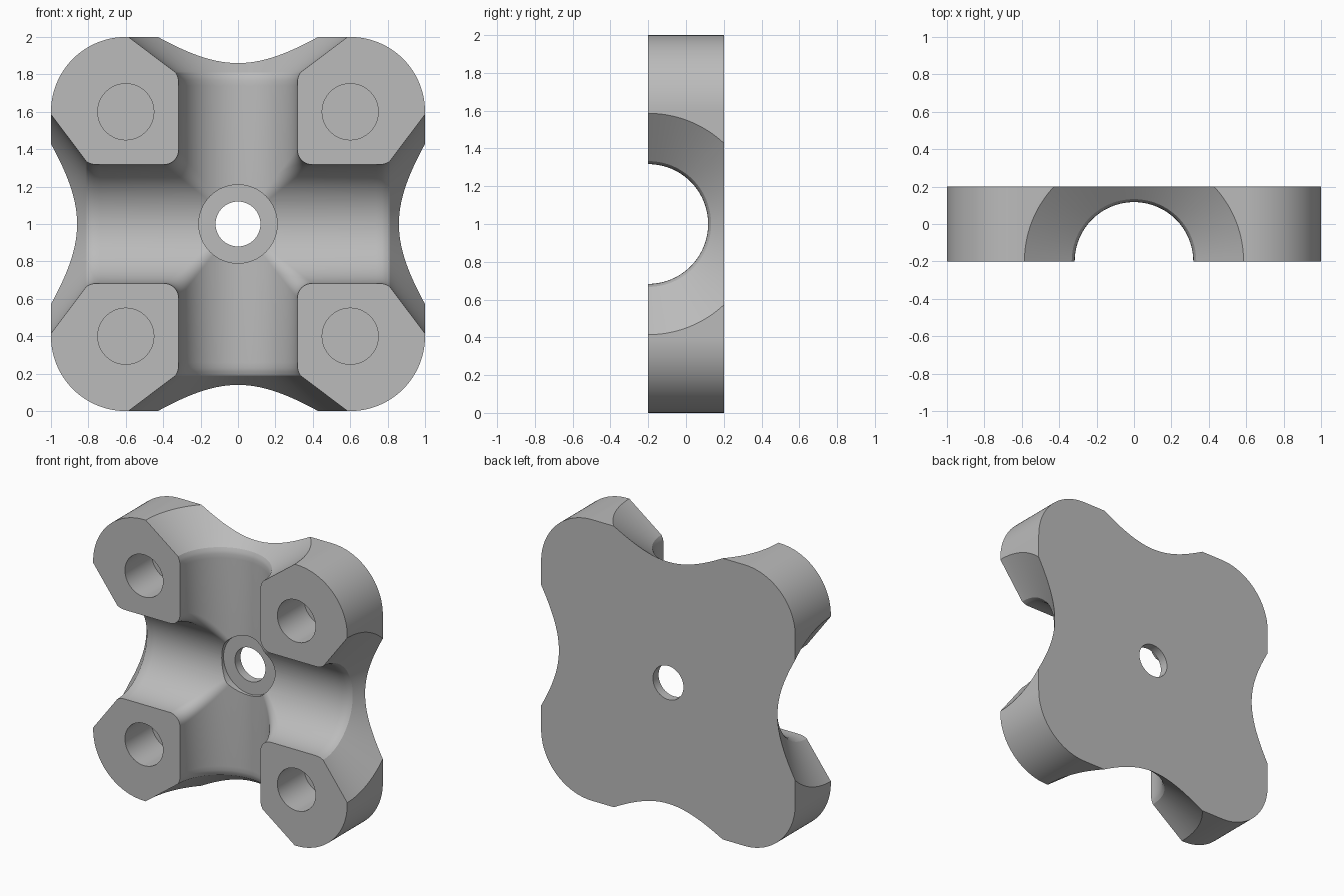
import bpy, bmesh
from math import sin, cos, pi
from mathutils import Vector, Matrix

cube = bpy.data.objects.get("Cube")
if cube:
    bpy.data.objects.remove(cube, do_unlink=True)

FRONT, BACK, MID = -0.2, 0.2, 1.0
R, BLEND = 0.317, 0.08          # channel radius, radius of the blend between channels
STEPS, ARC = 28, 10
END = 1.06                      # cutter runs past the body
FLARE = 0.253 / 0.19            # slope of the conical mouths


def new_object(name, bm):
    bmesh.ops.remove_doubles(bm, verts=bm.verts, dist=1e-5)
    bmesh.ops.dissolve_degenerate(bm, dist=1e-6, edges=bm.edges)
    bmesh.ops.recalc_face_normals(bm, faces=bm.faces)
    mesh = bpy.data.meshes.new(name)
    bm.to_mesh(mesh)
    bm.free()
    obj = bpy.data.objects.new(name, mesh)
    bpy.context.collection.objects.link(obj)
    return obj


def rounded_block(name, half, radius):
    """Square plate with round corners, extruded from front to back."""
    bm = bmesh.new()
    ring = []
    for q in range(4):
        turn = Matrix.Rotation(-q * pi / 2, 3, 'Y')
        for i in range(STEPS + 1):
            t = i / STEPS * pi / 2
            c = half - radius
            p = turn @ Vector((c + radius * cos(t), 0, c + radius * sin(t)))
            ring.append(bm.verts.new(p + Vector((0, FRONT, MID))))
    face = bm.faces.new(ring)
    out = bmesh.ops.extrude_face_region(bm, geom=[face])
    moved = [v for v in out["geom"] if isinstance(v, bmesh.types.BMVert)]
    bmesh.ops.translate(bm, verts=moved, vec=(0, BACK - FRONT, 0))
    return new_object(name, bm)


def drill(name, x, z, radius, y0, y1):
    """Cylinder cutter along y."""
    bm = bmesh.new()
    place = Matrix.Translation((x, (y0 + y1) / 2, z)) @ Matrix.Rotation(pi / 2, 4, 'X')
    bmesh.ops.create_cone(bm, cap_ends=True, segments=64, radius1=radius,
                          radius2=radius, depth=y1 - y0, matrix=place)
    return new_object(name, bm)


def channel_row(t):
    """One line of the cutter: along the x arm, round the blend, up the z arm."""
    s, c = sin(t), cos(t)
    arm = [(END, 0.333 + FLARE * (END - 0.81)), (0.81, 0.333), (0.79, 0.323),
           (0.77, 0.318), (0.74, R)]
    side = [Vector((x, rad * c, rad * s)) for x, rad in arm]
    ball = (R + BLEND) * Vector((s, c, s))
    first = Vector((ball.x, R * c, R * s)) - ball
    last = Vector((R * s, R * c, ball.z)) - ball
    # spherical sweep between the two tangent points
    angle = first.angle(last)
    blend = []
    for i in range(ARC + 1):
        f = i / ARC
        if angle < 1e-4:
            d = first
        else:
            d = (first * sin((1 - f) * angle) + last * sin(f * angle)) / sin(angle)
        blend.append(ball + d)
    return side, blend, [Vector((p.z, p.y, p.x)) for p in reversed(side)]


def crossed_channels(name):
    """Two flared round channels with a blended crossing, as one closed cutter."""
    lift = -0.3
    rows = []
    for i in range(STEPS + 1):
        a, b, c = channel_row(i / STEPS * pi / 2)
        rows.append([Vector((END, lift, 0))] + a + b + c + [Vector((0, lift, END))])
    rows.append([Vector((p.x, lift, p.z)) for p in rows[-1]])
    # closing row on the arm axes
    n = len(a) + 1
    closing = []
    for j, p in enumerate(rows[-1]):
        if j <= n:
            closing.append(Vector((p.x, lift, 0)))
        elif j >= len(rows[-1]) - 1 - n:
            closing.append(Vector((0, lift, p.z)))
        else:
            closing.append(Vector((0, lift, 0)))
    rows.append(closing)

    bm = bmesh.new()
    for sx in (1, -1):
        for sz in (1, -1):
            grid = [[bm.verts.new((p.x * sx, p.y + FRONT, p.z * sz + MID)) for p in row]
                    for row in rows]
            for lo, hi in zip(grid, grid[1:]):
                for j in range(len(lo) - 1):
                    quad = [lo[j], lo[j + 1], hi[j + 1], hi[j]]
                    bm.faces.new(quad if sx * sz > 0 else quad[::-1])
    return new_object(name, bm)


# Body and its cutters
body = rounded_block("cross_channel_block", 1.0, 0.4)
cutters = [crossed_channels("channel_cutter"),
           drill("seat_cutter", 0, MID, 0.21, -0.4, 0.137),
           drill("centre_hole_cutter", 0, MID, 0.12, -0.4, 0.4)]
for x in (-0.6, 0.6):
    for z in (-0.6, 0.6):
        cutters.append(drill("bolt_hole_cutter", x, MID + z, 0.15, -0.4, 0.1))

for cutter in cutters:
    cutter.hide_render = True
    mod = body.modifiers.new(cutter.name, 'BOOLEAN')
    mod.operation = 'DIFFERENCE'
    mod.solver = 'EXACT'
    mod.object = cutter

# Keep the cut result and drop the cutters
bpy.context.view_layer.update()
result = bpy.data.meshes.new_from_object(
    body.evaluated_get(bpy.context.evaluated_depsgraph_get()))
body.modifiers.clear()
body.data = result
for cutter in cutters:
    bpy.data.objects.remove(cutter, do_unlink=True)

# Colour
grey = bpy.data.materials.new("plain_grey")
grey.use_nodes = True
colour = (0.5, 0.5, 0.5, 1)
grey.diffuse_color = colour
grey.node_tree.nodes["Principled BSDF"].inputs["Base Color"].default_value = colour
body.data.materials.clear()
body.data.materials.append(grey)

# Smooth curved walls, crisp rims
for obj in bpy.context.selected_objects:
    obj.select_set(False)
body.select_set(True)
bpy.context.view_layer.objects.active = body
bpy.ops.object.shade_smooth_by_angle(angle=0.35)
